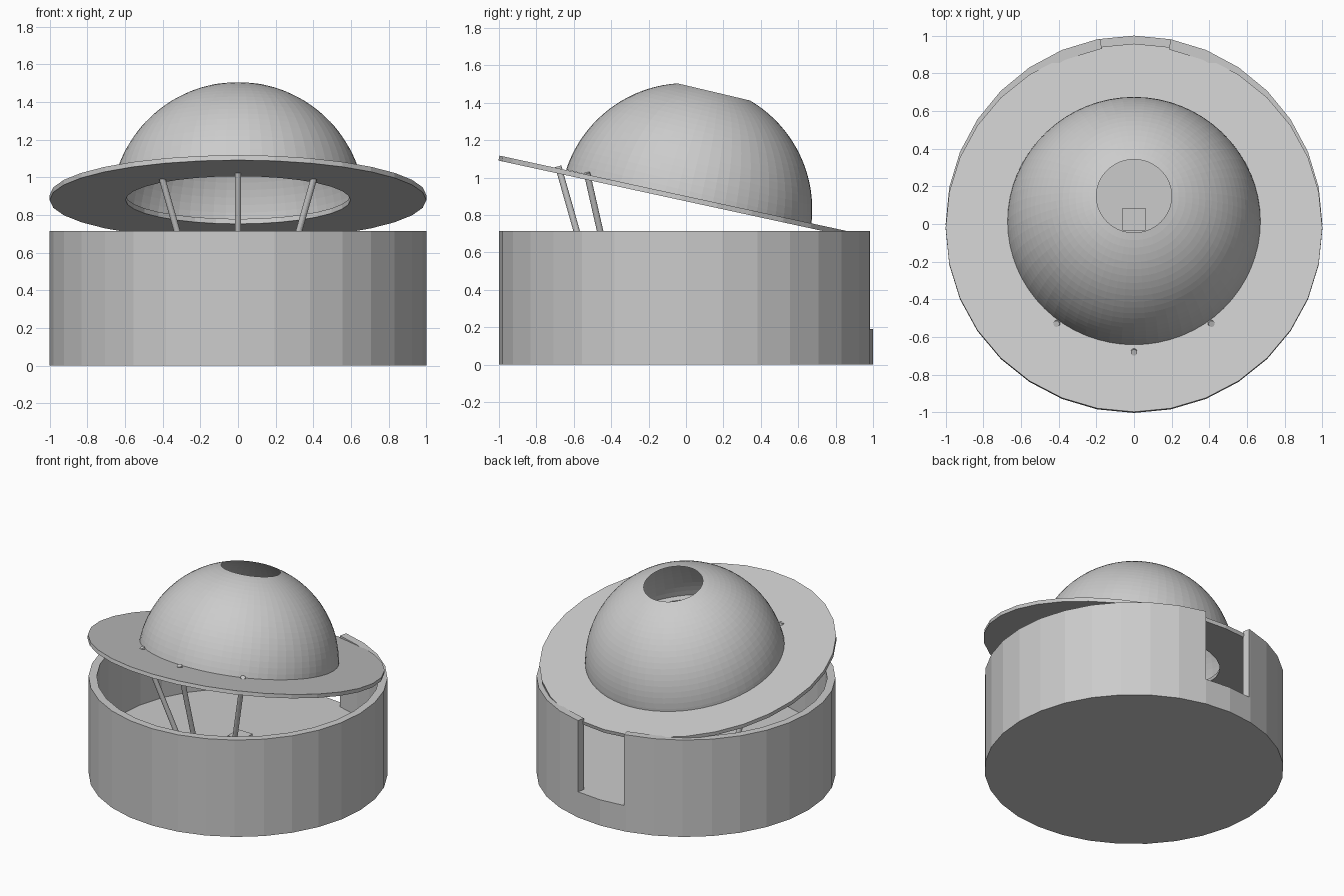
import bpy, bmesh, math
from mathutils import Vector, Matrix

if "Cube" in bpy.data.objects:
    bpy.data.objects.remove(bpy.data.objects["Cube"])

SIDES = 32
FULL = [math.tau * i / SIDES for i in range(SIDES)]


def finish(bm, name):
    bmesh.ops.recalc_face_normals(bm, faces=bm.faces)
    mesh = bpy.data.meshes.new(name)
    bm.to_mesh(mesh)
    bm.free()
    obj = bpy.data.objects.new(name, mesh)
    bpy.context.collection.objects.link(obj)
    return obj


def sweep(name, profile, angles, closed=True, loop=True):
    """Sweep an (r, z) profile around z; loop joins the profile's ends."""
    bm = bmesh.new()
    rows = [[bm.verts.new((r * math.cos(a), r * math.sin(a), z)) for r, z in profile]
            for a in angles]
    n, m = len(rows), len(profile)
    for i in range(n if closed else n - 1):
        a, b = rows[i], rows[(i + 1) % n]
        for j in range(m if loop else m - 1):
            k = (j + 1) % m
            bm.faces.new((a[j], b[j], b[k], a[k]))
    if not closed:
        bm.faces.new(rows[0])
        bm.faces.new(rows[-1])
    return finish(bm, name)


def ring_profile(r_in, r_out, z0, z1):
    return [(r_in, z0), (r_out, z0), (r_out, z1), (r_in, z1)]


def rod(name, a, b, radius):
    a, b = Vector(a), Vector(b)
    d = b - a
    bm = bmesh.new()
    bmesh.ops.create_cone(bm, cap_ends=True, segments=16, radius1=radius, radius2=radius,
                          depth=d.length,
                          matrix=Matrix.Translation((a + b) / 2) @ d.to_track_quat('Z', 'Y').to_matrix().to_4x4())
    return finish(bm, name)


# Solid floor slab
bm = bmesh.new()
bmesh.ops.create_cone(bm, cap_ends=True, segments=SIDES, radius1=1, radius2=1, depth=0.19,
                      matrix=Matrix.Translation((0, 0, 0.095)) @ Matrix.Rotation(math.pi / 2, 4, 'Z'))
finish(bm, "floor_slab")

# Round wall, open at the back for the doorway
wall_angles = [math.radians(100.4)] + [math.radians(90 + 11.25 * i) for i in range(1, SIDES)]
sweep("round_wall", ring_profile(0.945, 1.0, 0.19, 0.715), wall_angles, closed=False)

# Small pedestal in the middle of the floor
bm = bmesh.new()
bmesh.ops.create_cube(bm, size=1, matrix=Matrix.Translation((0, 0.025, 0.23)) @ Matrix.Diagonal((0.12, 0.12, 0.1, 1)))
finish(bm, "pedestal")

# Tilted ring roof
roof = sweep("ring_roof", ring_profile(0.597, 1.0, -0.027, 0), FULL)
roof.location = (0, -0.02, 0.905)
roof.rotation_euler.x = math.radians(-12.25)

# Thin dome with a round opening on its axis
R, top, bottom, steps = 0.675, 17.2, 85.0, 20
profile = []
for i in range(steps + 1):
    t = math.radians(top + (bottom - top) * i / steps)
    profile.append((R * math.sin(t), R * math.cos(t)))
dome = sweep("dome", profile, [math.tau * i / 64 for i in range(64)], loop=False)
dome.location = (0, 0, 0.83)
dome.rotation_euler.x = math.radians(-13.3)

# Slanted support poles
rod("pole_centre", (0, -0.436, 0.19), (0, -0.683, 1.06), 0.017)
for side, label in ((-1, "left"), (1, "right")):
    rod("pole_" + label, (side * 0.175, -0.34, 0.19), (side * 0.412, -0.53, 1.025), 0.017)
